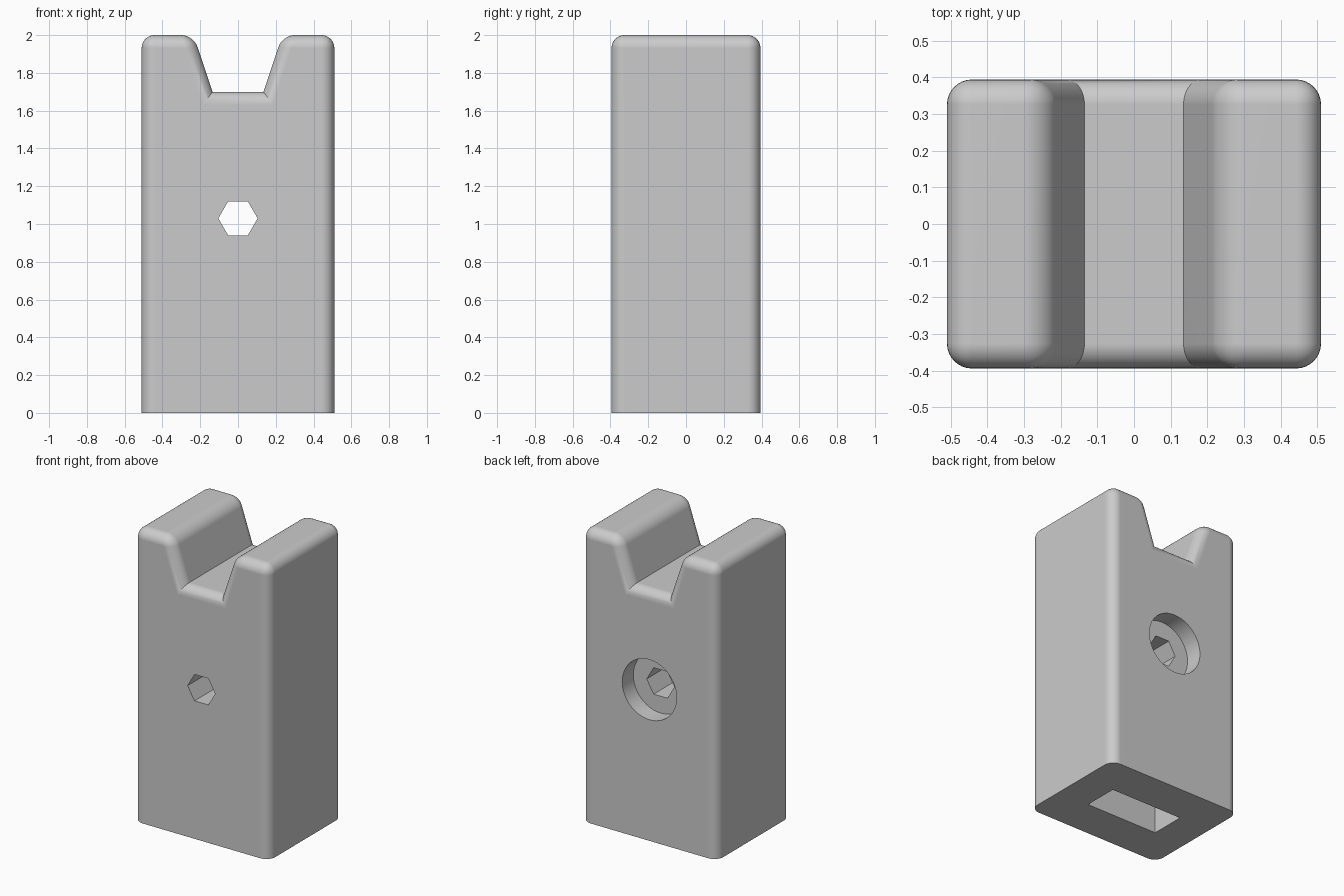
import bpy, bmesh, math
from mathutils import Matrix

default = bpy.data.objects.get("Cube")
if default:
    bpy.data.objects.remove(default, do_unlink=True)

HALF_X, HALF_Y, HEIGHT = 0.51, 0.394, 2.0
ROUND = 0.068
HOLE_Z = 1.03

grey = bpy.data.materials.new("plain grey")
grey.use_nodes = True
colour = (0.6, 0.6, 0.6, 1)
grey.diffuse_color = colour
grey.node_tree.nodes["Principled BSDF"].inputs["Base Color"].default_value = colour


def make_object(name, bm):
    bmesh.ops.recalc_face_normals(bm, faces=bm.faces)
    mesh = bpy.data.meshes.new(name)
    bm.to_mesh(mesh)
    bm.free()
    mesh.materials.append(grey)
    obj = bpy.data.objects.new(name, mesh)
    bpy.context.collection.objects.link(obj)
    return obj


def prism_cutter(name, sides, radius, y_from, y_to):
    """Prism lying along y, with a corner pointing to +x."""
    bm = bmesh.new()
    place = (Matrix.Translation((0, (y_from + y_to) / 2, HOLE_Z))
             @ Matrix.Rotation(math.pi / 2, 4, "X"))
    bmesh.ops.create_cone(bm, cap_ends=True, segments=sides, radius1=radius,
                          radius2=radius, depth=y_to - y_from, matrix=place)
    # the primitive starts on its y axis; turn the corner to x
    bmesh.ops.rotate(bm, verts=bm.verts, cent=(0, 0, HOLE_Z),
                     matrix=Matrix.Rotation(math.pi / 2, 3, "Y"))
    return make_object(name, bm)


def box_cutter(name, size, centre):
    bm = bmesh.new()
    bmesh.ops.create_cube(bm, size=1, matrix=Matrix.Translation(centre)
                          @ Matrix.Diagonal((*size, 1)))
    return make_object(name, bm)


# Block with a tapered notch: extruded front profile
half = [(HALF_X, 0), (HALF_X, HEIGHT), (0.235, HEIGHT), (0.135, 1.7)]
profile = half + [(-x, z) for x, z in reversed(half)]
bm = bmesh.new()
face = bm.faces.new([bm.verts.new((x, -HALF_Y, z)) for x, z in profile])
ext = bmesh.ops.extrude_face_region(bm, geom=[face])
bmesh.ops.translate(bm, vec=(0, 2 * HALF_Y, 0),
                    verts=[v for v in ext["geom"] if isinstance(v, bmesh.types.BMVert)])
bmesh.ops.recalc_face_normals(bm, faces=bm.faces)

# Round every outward edge except those around the base
outward = [e for e in bm.edges if e.is_convex and max(v.co.z for v in e.verts) > 0.01]
bmesh.ops.bevel(bm, geom=outward, offset=ROUND, offset_type="OFFSET",
                segments=8, profile=0.5, affect="EDGES", clamp_overlap=True)
block = make_object("notched_block", bm)

# Hexagonal through hole, round recess at the back, slot in the base
cutters = [
    prism_cutter("hex_hole_cutter", 6, 0.104, -0.6, 0.6),
    prism_cutter("round_recess_cutter", 48, 0.205, HALF_Y - 0.12, 0.6),
    box_cutter("base_slot_cutter", (0.545, 0.24, 1.2), (0, 0, 0)),
]
bpy.ops.object.select_all(action="DESELECT")
bpy.context.view_layer.objects.active = block
block.select_set(True)
for cutter in cutters:
    cut = block.modifiers.new(cutter.name, "BOOLEAN")
    cut.operation, cut.solver, cut.object = "DIFFERENCE", "EXACT", cutter
    bpy.ops.object.modifier_apply(modifier=cut.name)
    bpy.data.objects.remove(cutter, do_unlink=True)

# Smooth rounded edges, crisp flat faces
bpy.ops.object.shade_smooth_by_angle(angle=math.radians(30))
flat = block.modifiers.new("flat_face_normals", "WEIGHTED_NORMAL")
flat.keep_sharp = True
